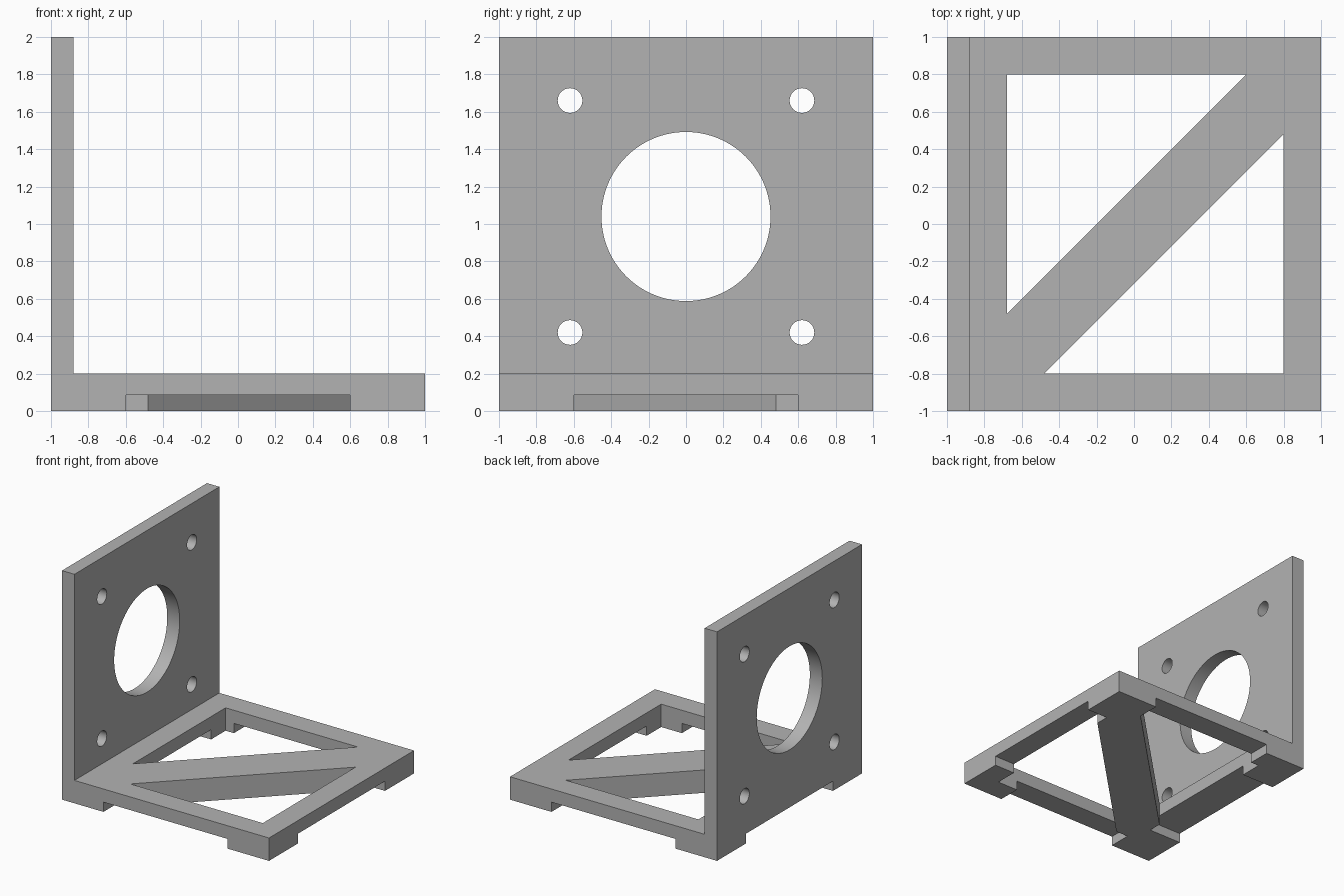
import bpy, bmesh, math
from mathutils import Vector

cube = bpy.data.objects.get("Cube")
if cube:
    bpy.data.objects.remove(cube, do_unlink=True)

grey = bpy.data.materials.new("plain grey")
grey.use_nodes = True
colour = (0.45, 0.45, 0.45, 1)
grey.diffuse_color = colour
grey.node_tree.nodes["Principled BSDF"].inputs["Base Color"].default_value = colour


def prism(name, profile, start, sweep):
    """Extrude a closed profile, given by 3D points from start, along sweep."""
    bm = bmesh.new()
    face = bm.faces.new([bm.verts.new(Vector(start) + Vector(p)) for p in profile])
    grown = bmesh.ops.extrude_face_region(bm, geom=[face])
    moved = [v for v in grown["geom"] if isinstance(v, bmesh.types.BMVert)]
    bmesh.ops.translate(bm, verts=moved, vec=sweep)
    bmesh.ops.recalc_face_normals(bm, faces=bm.faces)
    mesh = bpy.data.meshes.new(name)
    bm.to_mesh(mesh)
    bm.free()
    mesh.materials.append(grey)
    obj = bpy.data.objects.new(name, mesh)
    bpy.context.collection.objects.link(obj)
    return obj


def cut(target, cutter):
    """Subtract the cutter from the target and discard it."""
    cutter.hide_render = True
    mod = target.modifiers.new("cut", 'BOOLEAN')
    mod.operation = 'DIFFERENCE'
    mod.solver = 'EXACT'
    mod.object = cutter
    bpy.context.view_layer.objects.active = target
    bpy.ops.object.modifier_apply(modifier=mod.name)
    bpy.data.objects.remove(cutter, do_unlink=True)


def box(name, x0, x1, y0, y1, z0, z1):
    base = [(x0, y0, z0), (x1, y0, z0), (x1, y1, z0), (x0, y1, z0)]
    return prism(name, base, (0, 0, 0), (0, 0, z1 - z0))


# L-shaped body: base plate and upright plate in one piece
outline = [(-1, 0), (1, 0), (1, 0.2), (-0.88, 0.2), (-0.88, 2), (-1, 2)]
bracket = prism("motor_bracket", [(x, 0, z) for x, z in outline], (0, -1, 0), (0, 2, 0))

# Triangular openings that leave a diagonal brace in the base
for tri in ([(-0.68, 0.8), (0.6, 0.8), (-0.68, -0.48)],
            [(0.8, -0.8), (0.8, 0.48), (-0.48, -0.8)]):
    cut(bracket, prism("base_opening", [(x, y, 0) for x, y in tri], (0, 0, -0.5), (0, 0, 1)))

# Notches under the four sides, leaving corner feet
for x0, x1, y0, y1 in ((-0.6, 0.6, -1.2, -0.8), (-0.6, 0.6, 0.8, 1.2),
                       (-1.2, -0.68, -0.6, 0.6), (0.8, 1.2, -0.6, 0.6)):
    cut(bracket, box("foot_notch", x0, x1, y0, y1, -0.2, 0.085))

# Central hole and four screw holes through the upright plate
holes = [(0, 1.04, 0.452, 96)]
holes += [(y, z, 0.066, 32) for y in (-0.62, 0.62) for z in (0.42, 1.66)]
for y, z, r, n in holes:
    ring = [(0, r * math.cos(2 * math.pi * i / n), r * math.sin(2 * math.pi * i / n))
            for i in range(n)]
    cut(bracket, prism("plate_hole", ring, (-1.2, y, z), (0.5, 0, 0)))

# Smooth hole walls, crisp edges elsewhere
bpy.ops.object.select_all(action='DESELECT')
bracket.select_set(True)
bpy.context.view_layer.objects.active = bracket
bpy.ops.object.shade_smooth_by_angle(angle=math.radians(30))
